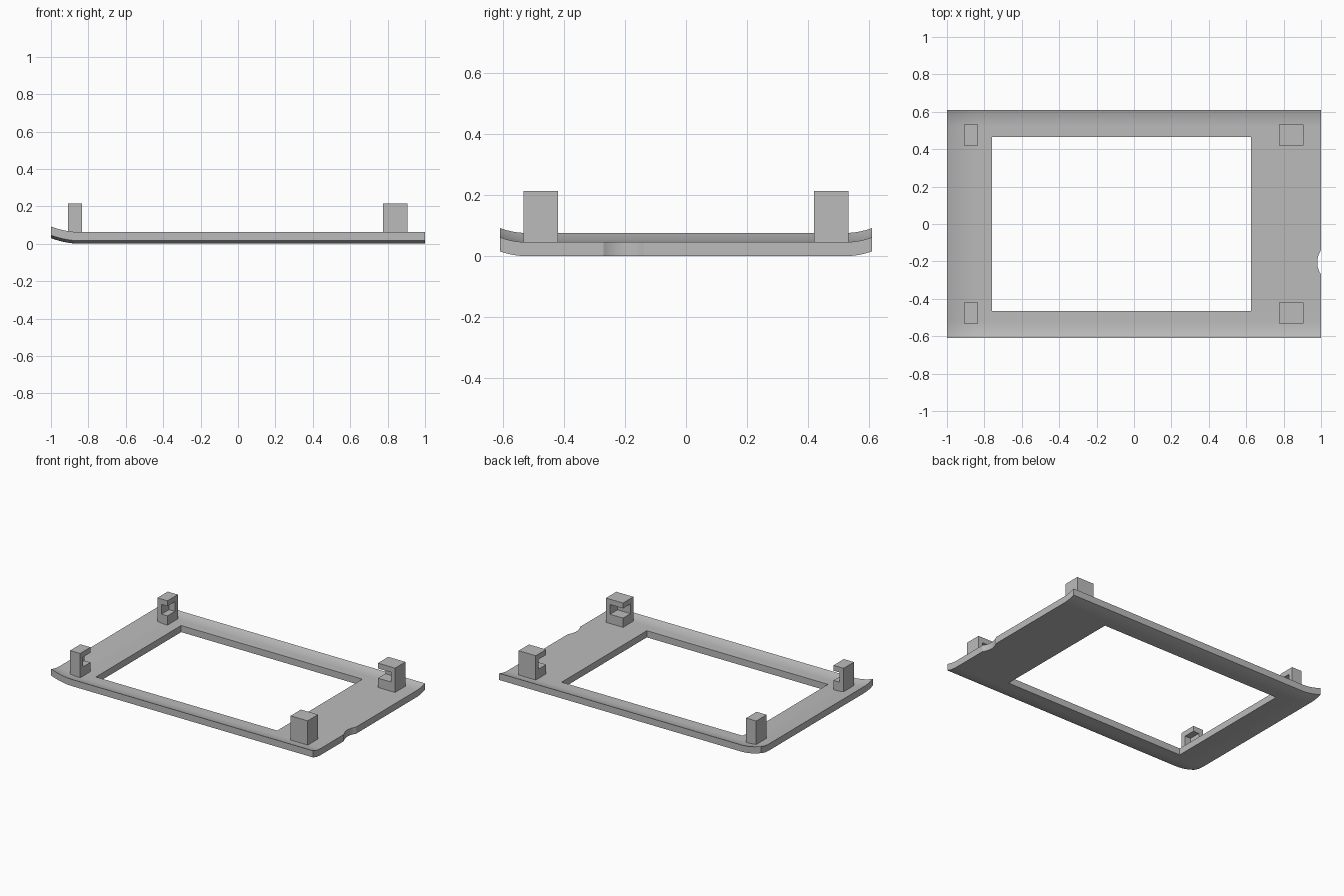
import bpy, bmesh, math
from mathutils import Vector

cube = bpy.data.objects.get("Cube")
if cube:
    bpy.data.objects.remove(cube, do_unlink=True)

# Single plain plastic colour
gray = bpy.data.materials.new("plain gray")
gray.use_nodes = True
COLOR = (0.5, 0.5, 0.5, 1)
gray.diffuse_color = COLOR
gray.node_tree.nodes["Principled BSDF"].inputs["Base Color"].default_value = COLOR

HALF_Y = 0.61
THICK = 0.046
HOLE_X = (-0.76, 0.625)
HOLE_Y = 0.465
BEND_X, BEND_Y = -0.84, 0.52       # where the edges start to curl up
NOTCH_Y, NOTCH_HALF, NOTCH_R = -0.205, 0.065, 0.115


def span(a, b, n):
    return [a + (b - a) * i / n for i in range(n + 1)]


def make_object(name, bm):
    bmesh.ops.recalc_face_normals(bm, faces=bm.faces)
    mesh = bpy.data.meshes.new(name)
    bm.to_mesh(mesh)
    bm.free()
    obj = bpy.data.objects.new(name, mesh)
    bpy.context.collection.objects.link(obj)
    mesh.materials.append(gray)
    return obj


def activate(obj):
    bpy.ops.object.select_all(action='DESELECT')
    obj.select_set(True)
    bpy.context.view_layer.objects.active = obj


def rise(x, y):
    """Upward curl along the right end and the long edges."""
    end = max(0, (BEND_X - x) / (BEND_X + 1))
    side = max(0, (abs(y) - BEND_Y) / (HALF_Y - BEND_Y))
    return 0.03 * end ** 2 + 0.016 * side ** 2


def edge_x(x, y):
    """Pull the left end inwards along the finger notch arc."""
    d = abs(y - NOTCH_Y)
    if x < 1 or d > NOTCH_HALF:
        return x
    center = 1 + math.sqrt(NOTCH_R ** 2 - NOTCH_HALF ** 2)
    return center - math.sqrt(NOTCH_R ** 2 - d ** 2)


# Frame plate: grid with a window, thickened, then curled at the edges
xs = span(-1, BEND_X, 10) + [*HOLE_X, 1]
side = span(BEND_Y, HALF_Y, 8)
ys = sorted([-y for y in side] + side + [-HOLE_Y, HOLE_Y]
            + span(NOTCH_Y - NOTCH_HALF, NOTCH_Y + NOTCH_HALF, 12))
bm = bmesh.new()
grid = [[bm.verts.new((edge_x(x, y), y, 0)) for y in ys] for x in xs]
for i in range(len(xs) - 1):
    for j in range(len(ys) - 1):
        cx, cy = (xs[i] + xs[i + 1]) / 2, (ys[j] + ys[j + 1]) / 2
        if HOLE_X[0] < cx < HOLE_X[1] and abs(cy) < HOLE_Y:
            continue
        bm.faces.new((grid[i][j], grid[i + 1][j], grid[i + 1][j + 1], grid[i][j + 1]))
bmesh.ops.delete(bm, geom=[v for v in bm.verts if not v.link_faces], context='VERTS')
top = bmesh.ops.extrude_face_region(bm, geom=bm.faces[:], use_keep_orig=True)["geom"]
for v in top:
    if isinstance(v, bmesh.types.BMVert):
        v.co.z += THICK
for v in bm.verts:
    v.co.z += rise(v.co.x, v.co.y)
plate = make_object("frame_plate", bm)
activate(plate)
bpy.ops.object.shade_smooth_by_angle(angle=math.radians(30))


def box(name, lo, hi):
    lo, hi = Vector(lo), Vector(hi)
    bm = bmesh.new()
    bmesh.ops.create_cube(bm, size=1)
    for v in bm.verts:
        v.co = (lo + hi) / 2 + v.co * (hi - lo)
    return make_object(name, bm)


def clip_post(name, x0, x1, sx, sy):
    """Post with a slot cut through its inner corner; sx, sy point outwards."""
    y0, y1 = sorted((sy * 0.42, sy * 0.533))
    post = box(name, (x0, y0, 0.03), (x1, y1, 0.214))
    wall = 0.032
    cx = (x0 - 0.05, x1 - wall) if sx > 0 else (x0 + wall, x1 + 0.05)
    cy = (y0 - 0.05, y1 - wall) if sy > 0 else (y0 + wall, y1 + 0.05)
    cutter = box("slot_cutter", (cx[0], cy[0], 0.11), (cx[1], cy[1], 0.177))
    cutter.hide_render = True
    mod = post.modifiers.new("slot", 'BOOLEAN')
    mod.operation = 'DIFFERENCE'
    mod.solver = 'EXACT'
    mod.object = cutter
    activate(post)
    bpy.ops.object.modifier_apply(modifier=mod.name)
    bpy.data.objects.remove(cutter, do_unlink=True)


# Four mounting posts
for sy, depth in ((-1, "front"), (1, "back")):
    clip_post(depth + "_right_post", -0.91, -0.833, -1, sy)
    clip_post(depth + "_left_post", 0.775, 0.906, 1, sy)
